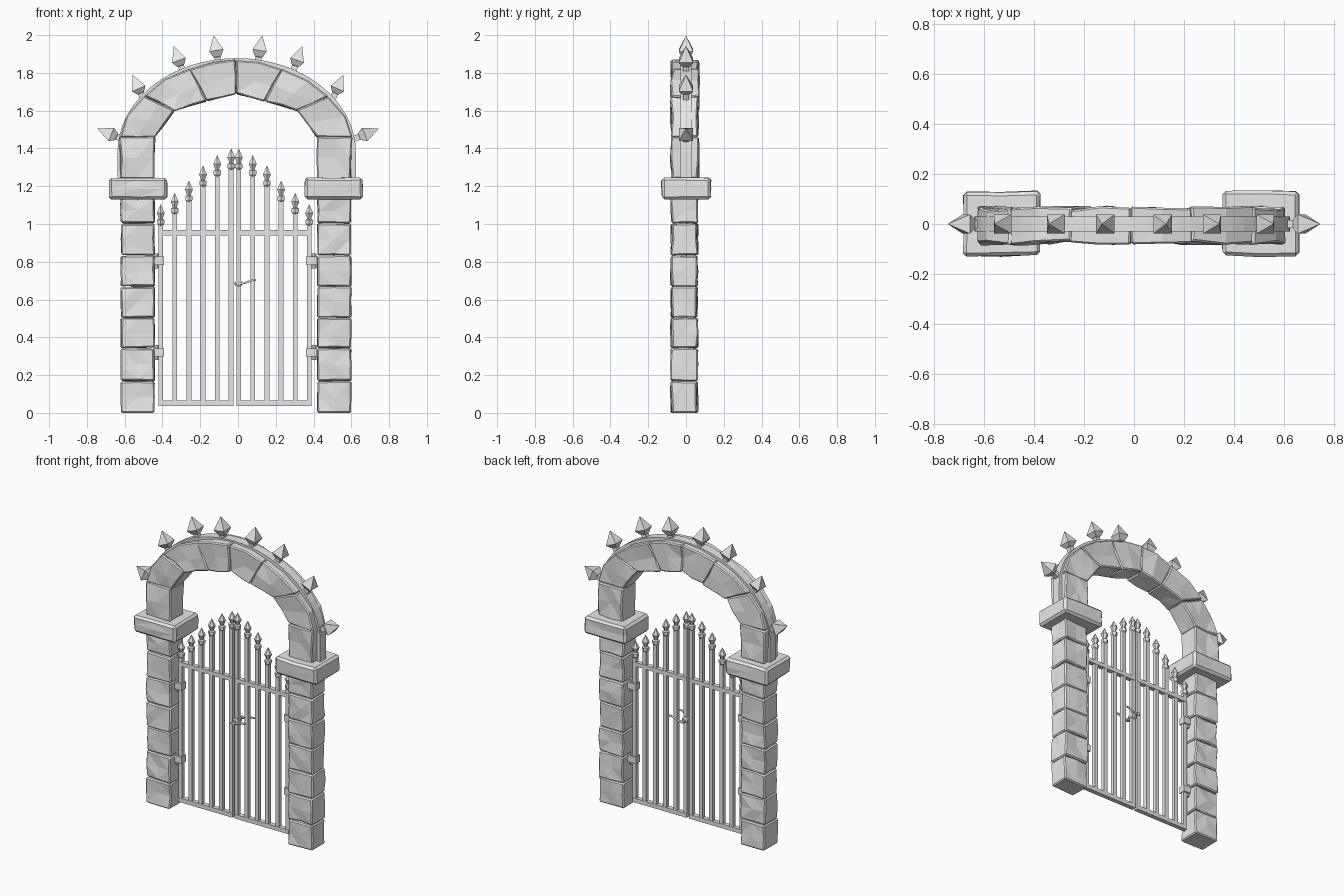
import bpy, bmesh, math, random
from mathutils import Matrix, Vector

random.seed(4)
if "Cube" in bpy.data.objects:
    bpy.data.objects.remove(bpy.data.objects["Cube"])

grey = bpy.data.materials.new("plain_grey")
grey.use_nodes = True
grey.diffuse_color = (0.8, 0.8, 0.8, 1)
grey.node_tree.nodes["Principled BSDF"].inputs["Base Color"].default_value = (0.8, 0.8, 0.8, 1)

MID = -0.011      # centre line of the stonework
GATE_MID = -0.016
GATE_Y = -0.01


def finish(bm, name):
    bmesh.ops.recalc_face_normals(bm, faces=bm.faces[:])
    mesh = bpy.data.meshes.new(name)
    bm.to_mesh(mesh)
    bm.free()
    mesh.materials.append(grey)
    obj = bpy.data.objects.new(name, mesh)
    bpy.context.collection.objects.link(obj)
    return obj


def stone(name, quad, y0, y1, rough, bevel, bulge=0.0):
    """Rough block: quad = inner start, outer start, outer end, inner end in x and z."""
    a, b, c, d = [Vector((x, 0, z)) for x, z in quad]
    outward = ((b + c) - (a + d)).normalized()
    bm = bmesh.new()
    bmesh.ops.create_cube(bm, size=2)
    bmesh.ops.subdivide_edges(bm, edges=bm.edges[:], cuts=1, use_grid_fill=True)
    for v in bm.verts:
        u, t, s = (v.co.x + 1) / 2, (v.co.z + 1) / 2, (v.co.y + 1) / 2
        p = a.lerp(b, u).lerp(d.lerp(c, u), t)
        if abs(v.co.z) < 0.1 and u > 0.9:
            p += outward * bulge
        p.y = y0 + (y1 - y0) * s
        p.x += random.uniform(-rough, rough) * 0.5
        p.y += random.uniform(-rough, rough)
        if a.z > 0.01 or t > 0.1:
            p.z += random.uniform(-rough, rough) * 0.4
        v.co = p
    bmesh.ops.recalc_face_normals(bm, faces=bm.faces[:])
    sharp = [e for e in bm.edges if e.calc_face_angle(0) > 0.9]
    bmesh.ops.bevel(bm, geom=sharp, offset=bevel, segments=1, affect='EDGES')
    bmesh.ops.triangulate(bm, faces=[f for f in bm.faces if len(f.verts) > 3])
    bmesh.ops.dissolve_limit(bm, angle_limit=0.03, verts=bm.verts[:], edges=bm.edges[:])
    return finish(bm, name)


def box(name, x0, x1, y0, y1, z0, z1):
    bm = bmesh.new()
    bmesh.ops.create_cube(bm, size=1)
    for v in bm.verts:
        v.co = Vector(((x0 + x1) / 2 + v.co.x * (x1 - x0),
                       (y0 + y1) / 2 + v.co.y * (y1 - y0),
                       (z0 + z1) / 2 + v.co.z * (z1 - z0)))
    return finish(bm, name)


def lathe(name, profile, sides, matrix):
    """Turned shape from (radius, height) points, placed by a matrix."""
    bm = bmesh.new()
    rings = []
    for r, h in profile:
        ring = []
        for i in range(sides):
            t = 2 * math.pi * (i + 0.5) / sides
            ring.append(bm.verts.new(matrix @ Vector((r * math.cos(t), r * math.sin(t), h))))
        rings.append(ring)
    for low, high in zip(rings, rings[1:]):
        for i in range(sides):
            j = (i + 1) % sides
            bm.faces.new((low[i], low[j], high[j], high[i]))
    bm.faces.new(rings[0][::-1])
    bm.faces.new(rings[-1])
    bmesh.ops.remove_doubles(bm, verts=bm.verts[:], dist=0.0001)
    return finish(bm, name)


def mirror_x(points, side):
    return [(x if side < 0 else 2 * MID - x, z) for x, z in points]


# Pillar courses, caps and arch stones, on both sides
courses = [0, 0.17, 0.345, 0.505, 0.67, 0.835, 1.005, 1.14]
inner = [(-0.44, 1.24), (-0.44, 1.46), (-0.335, 1.60), (-0.165, 1.65), (MID, 1.69)]
outer = [(-0.622, 1.24), (-0.625, 1.46), (-0.50, 1.675), (-0.255, 1.82), (MID, 1.868)]
bulges = [0.0, 0.028, 0.022, 0.012]
for side, word in ((-1, "right"), (1, "left")):
    for i, (z0, z1) in enumerate(zip(courses, courses[1:])):
        quad = [(-0.442, z0), (-0.62, z0), (-0.62, z1 - 0.003), (-0.442, z1 - 0.003)]
        stone(f"{word}_pillar_stone_{i + 1}", mirror_x(quad, side), -0.078, 0.06, 0.007, 0.007)
    cap = [(-0.375, 1.13), (-0.682, 1.13), (-0.682, 1.245), (-0.375, 1.245)]
    stone(f"{word}_pillar_cap", mirror_x(cap, side), -0.128, 0.13, 0.005, 0.014)
    for i, bulge in enumerate(bulges):
        quad = [inner[i], outer[i], outer[i + 1], inner[i + 1]]
        stone(f"{word}_arch_stone_{i + 1}", mirror_x(quad, side), -0.076, 0.064, 0.01, 0.007, bulge)

# Thin metal band over the arch
BAND_MID, BAND_A, BAND_B, BAND_Z = -0.007, 0.631, 0.498, 1.38
bm = bmesh.new()
path = [(1, 0, -0.135)]
path += [(math.cos(math.pi * i / 32), math.sin(math.pi * i / 32), 0) for i in range(33)]
path += [(-1, 0, -0.135)]
rings = []
for c, s, drop in path:
    ring = []
    for inset, y in ((0, -0.03), (0, 0.03), (0.025, 0.03), (0.025, -0.03)):
        ring.append(bm.verts.new((BAND_MID + (BAND_A - inset) * c, y,
                                  BAND_Z + drop + (BAND_B - inset) * s)))
    rings.append(ring)
for p, q in zip(rings, rings[1:]):
    for i in range(4):
        j = (i + 1) % 4
        bm.faces.new((p[i], p[j], q[j], q[i]))
bm.faces.new(rings[0])
bm.faces.new(rings[-1])
finish(bm, "arch_band")

# Four-sided spikes standing on the band
spikes = [((0.625, 1.455), (0.745, 1.505)), ((0.507, 1.675), (0.558, 1.79)),
          ((0.296, 1.82), (0.34, 1.942)), ((0.106, 1.865), (0.128, 1.998))]
for side in (-1, 1):
    for i, (foot, tip) in enumerate(spikes):
        base = Vector((side * foot[0], 0, foot[1]))
        axis = Vector((side * tip[0], 0, tip[1])) - base
        long = axis.length
        axis.normalize()
        y = Vector((0, 1, 0))
        x = y.cross(axis)
        place = Matrix((x, y, axis)).transposed().to_4x4()
        place.translation = base
        profile = [(0.023, -0.015), (0.023, 0.018), (0.032, 0.024),
                   (0.054, long - 0.08), (0, long)]
        lathe(f"arch_spike_{i + 1}_{'right' if side < 0 else 'left'}", profile, 4, place)

# Two gate leaves: bars with finials, rails, hinges
bars = [(0.02, 1.40), (0.094, 1.365), (0.169, 1.31), (0.244, 1.23), (0.319, 1.165), (0.393, 1.105)]
for side, word in ((-1, "right"), (1, "left")):
    for i, (offset, top) in enumerate(bars):
        x = GATE_MID + side * offset
        box(f"{word}_gate_bar_{i + 1}", x - 0.013, x + 0.013, GATE_Y - 0.013, GATE_Y + 0.013,
            0.04, top - 0.095)
        profile = [(0.013, -0.115), (0.022, -0.102), (0.022, -0.083), (0.012, -0.078),
                   (0.014, -0.07), (0.024, -0.047), (0, 0)]
        lathe(f"{word}_gate_finial_{i + 1}", profile, 6, Matrix.Translation((x, GATE_Y, top)))
    ends = sorted((GATE_MID + side * 0.008, GATE_MID + side * 0.405))
    for rail, z0, z1 in (("bottom", 0.037, 0.065), ("top", 0.94, 0.967)):
        box(f"{word}_gate_{rail}_rail", *ends, GATE_Y - 0.015, GATE_Y + 0.015, z0, z1)
    for level, z in (("lower", 0.32), ("upper", 0.805)):
        near, far = sorted((GATE_MID + side * 0.375, GATE_MID + side * 0.435))
        box(f"{word}_{level}_hinge_plate", near, far, GATE_Y - 0.023, GATE_Y + 0.023,
            z - 0.022, z + 0.022)
        pin = Matrix.Translation((GATE_MID + side * 0.418, GATE_Y, z))
        lathe(f"{word}_{level}_hinge_pin", [(0.015, -0.04), (0.015, 0.04)], 8, pin)

# Handles on both faces
for face, word in ((-1, "front"), (1, "back")):
    turn = Matrix.Translation((0.002, GATE_Y, 0.685)) @ Matrix.Rotation(-face * math.pi / 2, 4, 'X')
    lathe(f"{word}_handle_boss", [(0.021, 0), (0.021, 0.02), (0.011, 0.026), (0.011, 0.055)], 8, turn)
    lever = bpy.data.curves.new(f"{word}_handle_lever", 'CURVE')
    lever.dimensions = '3D'
    lever.bevel_depth = 0.006
    lever.bevel_resolution = 1
    lever.use_fill_caps = True
    line = lever.splines.new('POLY')
    points = [(-0.014, 0.682), (0.02, 0.684), (0.05, 0.692), (0.072, 0.702), (0.095, 0.703)]
    line.points.add(len(points) - 1)
    for p, (x, z) in zip(line.points, points):
        p.co = (x, GATE_Y + face * 0.05, z, 1)
    lever.materials.append(grey)
    bpy.context.collection.objects.link(bpy.data.objects.new(lever.name, lever))
